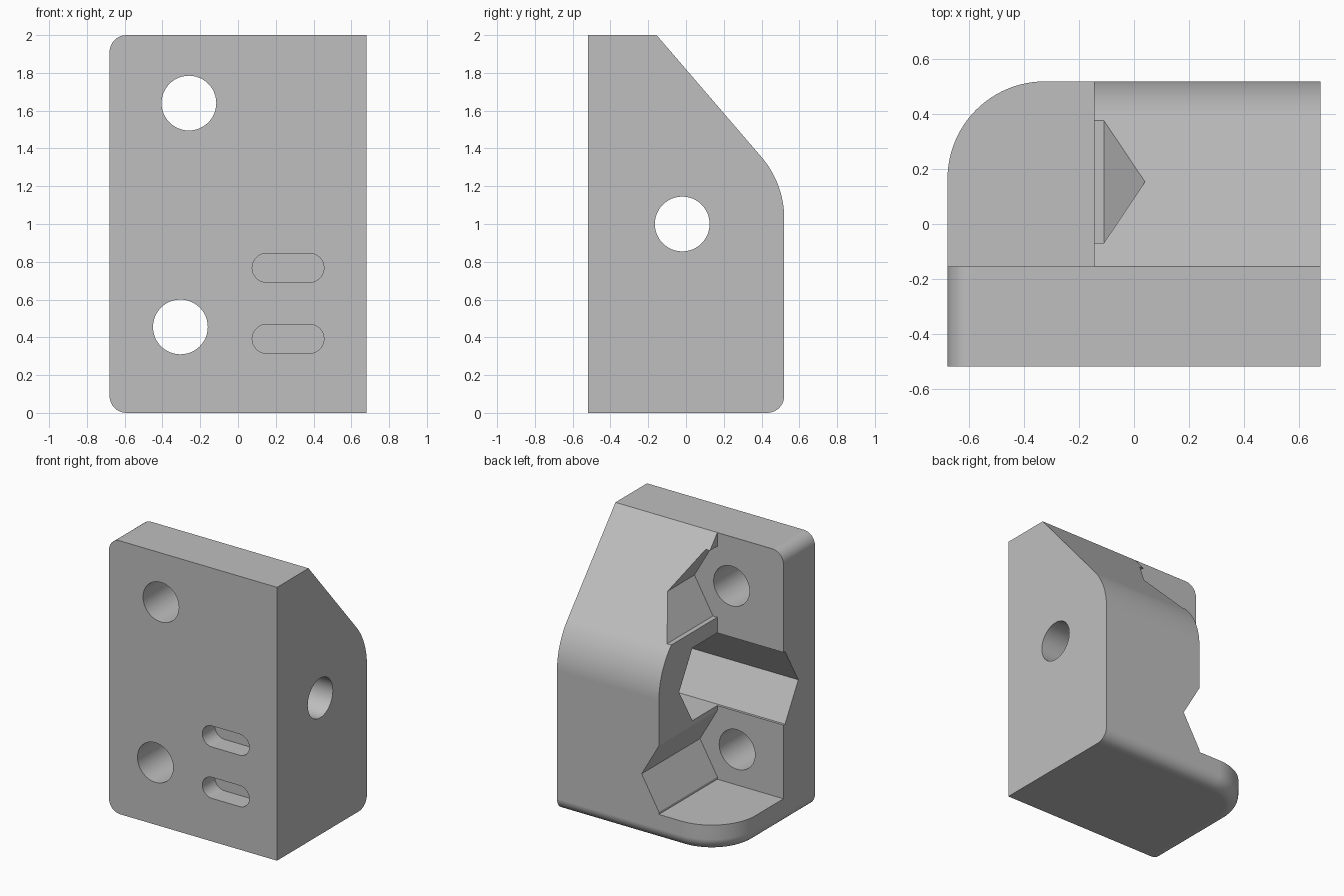
import bpy
import bmesh
from math import sin, cos, pi, radians

cube = bpy.data.objects.get("Cube")
if cube:
    bpy.data.objects.remove(cube, do_unlink=True)

HALF_X, HALF_Y, TOP = 0.68, 0.52, 2.0
FILLET = 0.09            # small edge rounding
CORNER = 0.355           # large rounding of the base flange
PLATE_BACK = -0.155      # rear face of the upright plate
BLOCK_SIDE = -0.145      # inner side of the thick block
HEX_R, HOLE_R = 0.3, 0.145
LOW_HOLE, HIGH_HOLE, SIDE_HOLE = (-0.305, 0.455), (-0.26, 1.64), (-0.02, 1.0)


def arc(cu, cv, r, start, end, steps):
    """Points on an arc, angles in degrees, both ends included."""
    angles = [radians(start + (end - start) * i / steps) for i in range(steps + 1)]
    return [(cu + r * cos(a), cv + r * sin(a)) for a in angles]


def ring(centre, r, sides):
    return arc(*centre, r, 0, 360, sides)[:-1]


def loft(name, rings):
    """Closed solid through rings of equal point count."""
    bm = bmesh.new()
    loops = [[bm.verts.new(p) for p in points] for points in rings]
    n = len(loops[0])
    for low, high in zip(loops, loops[1:]):
        for i in range(n):
            j = (i + 1) % n
            bm.faces.new((low[i], low[j], high[j], high[i]))
    bm.faces.new(loops[0])
    bm.faces.new(loops[-1])
    bmesh.ops.recalc_face_normals(bm, faces=bm.faces)
    mesh = bpy.data.meshes.new(name)
    bm.to_mesh(mesh)
    bm.free()
    obj = bpy.data.objects.new(name, mesh)
    bpy.context.scene.collection.objects.link(obj)
    return obj


def prism(name, outline, axis, start, end):
    """Extrude a 2D outline along x, y or z."""
    place = {"x": lambda u, v, w: (w, u, v),
             "y": lambda u, v, w: (u, w, v),
             "z": lambda u, v, w: (u, v, w)}[axis]
    return loft(name, [[place(u, v, w) for u, v in outline] for w in (start, end)])


def body_ring(inset, z):
    outline = [(inset - HALF_X, -HALF_Y), (HALF_X, -HALF_Y), (HALF_X, HALF_Y - inset)]
    outline += arc(CORNER - HALF_X, HALF_Y - CORNER, CORNER - inset, 90, 180, 24)
    return [(x, y, z) for x, y in outline]


# Solid body with the rounded base edge
rounding = [radians(90 * i / 10) for i in range(11)]
rings = [body_ring(FILLET * (1 - sin(a)), FILLET * (1 - cos(a))) for a in rounding]
body = loft("bracket_body", rings + [body_ring(0, TOP)])

cutters = []

# Sloped and rounded back of the block
slope = radians(40.7)
back = arc(0.02, 1.029, 0.5, 0, 40.7, 20)
y, z = back[-1]
run = (TOP + 0.1 - z) / cos(slope)
back += [(y - run * sin(slope), TOP + 0.1), (0.9, TOP + 0.1), (0.9, 1.029)]
cutters.append(prism("back_slope_cutter", back, "x", -1, 1))

# Open recess beside the block, above the flange
floor = LOW_HOLE[1] + HEX_R * sin(radians(-60))
recess = [(-1, PLATE_BACK), (BLOCK_SIDE, PLATE_BACK), (BLOCK_SIDE, 1), (-1, 1)]
cutters.append(prism("recess_cutter", recess, "z", floor, TOP + 0.2))

# Rounded upper corner of the plate
corner = arc(FILLET - HALF_X, TOP - FILLET, FILLET, 180, 90, 10)
corner += [(FILLET - HALF_X, TOP + 0.1), (-0.8, TOP + 0.1), (-0.8, TOP - FILLET)]
cutters.append(prism("plate_corner_cutter", corner, "y", -1, 1))

# Mounting holes with hexagonal pockets behind them
for label, centre in (("lower", LOW_HOLE), ("upper", HIGH_HOLE)):
    cutters.append(prism(label + "_nut_cutter", ring(centre, HEX_R, 6), "y", PLATE_BACK, 1))
    cutters.append(prism(label + "_hole_cutter", ring(centre, HOLE_R, 48), "y", -0.7, 0))

# Cross hole with its hexagonal pocket
cutters.append(prism("side_nut_cutter", ring(SIDE_HOLE, 0.307, 6), "x", -1, 0.35))
cutters.append(prism("side_hole_cutter", ring(SIDE_HOLE, HOLE_R, 48), "x", 0.2, 1))

# Two blind slots in the front
for label, z in (("lower", 0.392), ("upper", 0.768)):
    slot = arc(0.378, z, 0.077, -90, 90, 16) + arc(0.152, z, 0.077, 90, 270, 16)
    cutters.append(prism(label + "_slot_cutter", slot, "y", -0.7, -0.375))

# Apply the cuts
bpy.ops.object.select_all(action="DESELECT")
bpy.context.view_layer.objects.active = body
body.select_set(True)
for cutter in cutters:
    cutter.hide_render = True
    cut = body.modifiers.new(cutter.name, "BOOLEAN")
    cut.operation = "DIFFERENCE"
    cut.solver = "EXACT"
    cut.object = cutter
    bpy.ops.object.modifier_apply(modifier=cut.name)
for cutter in cutters:
    bpy.data.objects.remove(cutter, do_unlink=True)

# Plain grey finish
grey = bpy.data.materials.new("plain_grey")
grey.use_nodes = True
colour = (0.52, 0.52, 0.52, 1)
grey.diffuse_color = colour
grey.node_tree.nodes["Principled BSDF"].inputs["Base Color"].default_value = colour
body.data.materials.clear()
body.data.materials.append(grey)

# Smooth fillets and bores, crisp edges
bpy.ops.object.shade_smooth_by_angle(angle=radians(25))
normals = body.modifiers.new("face_weighted_normals", "WEIGHTED_NORMAL")
normals.keep_sharp = True
